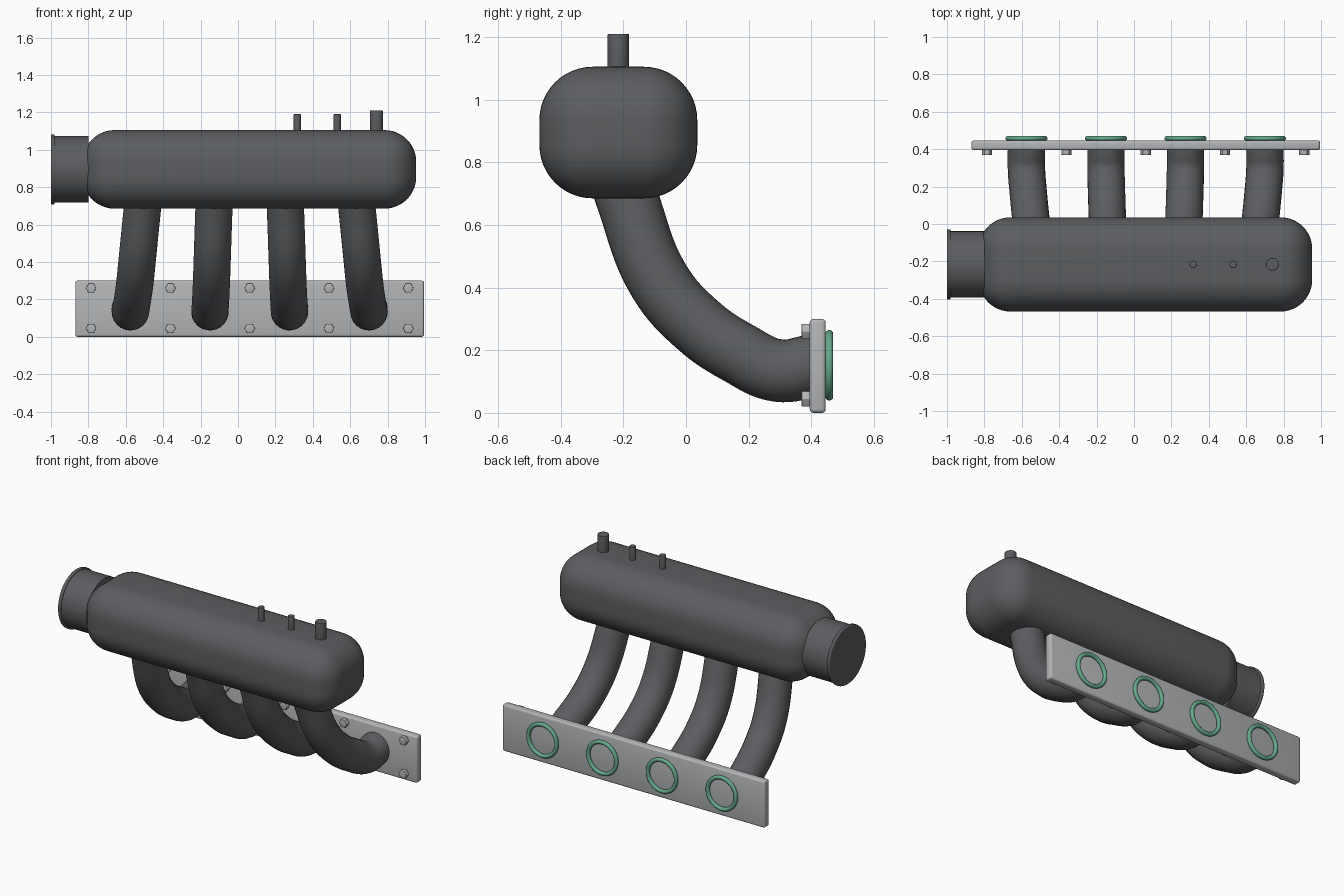
import bpy
from math import radians

if "Cube" in bpy.data.objects:
    bpy.data.objects.remove(bpy.data.objects["Cube"])


def material(name, rgb):
    m = bpy.data.materials.new(name)
    m.diffuse_color = (*rgb, 1)
    m.use_nodes = True
    m.node_tree.nodes["Principled BSDF"].inputs["Base Color"].default_value = m.diffuse_color
    return m


DARK = material("dark_cast", (0.105, 0.11, 0.117))
LIGHT = material("machined", (0.45, 0.46, 0.47))
GREEN = material("seal_green", (0.13, 0.40, 0.26))


def finish(name, mat, bevel=0, segments=3, angle=35):
    o = bpy.context.object
    o.name = name
    o.data.materials.append(mat)
    if bevel:
        b = o.modifiers.new("bevel", 'BEVEL')
        b.width, b.segments = bevel, segments
        b.limit_method = 'ANGLE'
        bpy.ops.object.modifier_apply(modifier=b.name)
    bpy.ops.object.shade_smooth_by_angle(angle=radians(angle))
    return o


def box(name, lo, hi, mat, bevel, segments):
    bpy.ops.mesh.primitive_cube_add(
        size=1, location=[(a + b) / 2 for a, b in zip(lo, hi)])
    bpy.context.object.scale = [b - a for a, b in zip(lo, hi)]
    bpy.ops.object.transform_apply(location=False, rotation=False, scale=True)
    return finish(name, mat, bevel, segments)


def cyl(name, axis, start, end, r, mat, bevel=0, sides=48):
    i = "xyz".index(axis)
    mid = [(a + b) / 2 for a, b in zip(start, end)]
    rot = {'x': (0, radians(90), 0), 'y': (radians(90), 0, 0), 'z': (0, 0, 0)}[axis]
    bpy.ops.mesh.primitive_cylinder_add(
        vertices=sides, radius=r, depth=abs(end[i] - start[i]), location=mid, rotation=rot)
    return finish(name, mat, bevel)


PY, PZ = -0.216, 0.895   # plenum axis
MID = 0.0625             # centre of the port row

# Plenum chamber
box("plenum", (-0.83, -0.468, 0.685), (0.953, 0.036, 1.105), DARK, 0.17, 12)

# Throttle inlet with end lip
cyl("throttle_inlet", 'x', (-0.985, PY, PZ), (-0.80, PY, PZ), 0.178, DARK, sides=64)
cyl("inlet_lip", 'x', (-1.0, PY, PZ), (-0.98, PY, PZ), 0.187, DARK, 0.005, 64)

# Vacuum fittings on top
for n, (x, r, top) in enumerate([(0.317, 0.02, 1.19), (0.53, 0.02, 1.19), (0.74, 0.034, 1.21)]):
    cyl(f"vacuum_fitting_{n + 1}", 'z', (x, PY, 1.06), (x, PY, top), r, DARK, 0.003, 32)

# Mounting flange
box("mounting_flange", (-0.87, 0.395, 0.0), (0.995, 0.446, 0.3), LIGHT, 0.012, 3)

# Runners: (spread, y, z) along the path, spread fans them out to the ports
PATH = [(0.88, -0.225, 0.80), (0.90, -0.188, 0.685), (0.942, -0.085, 0.42),
        (0.965, 0.04, 0.278), (0.985, 0.17, 0.190), (1.0, 0.295, 0.135),
        (1.0, 0.41, 0.152)]
for n in range(4):
    off = (n - 1.5) * 0.425
    cu = bpy.data.curves.new("runner_path", 'CURVE')
    cu.dimensions = '3D'
    cu.bevel_depth, cu.bevel_resolution = 0.1, 10
    cu.resolution_u, cu.use_fill_caps = 8, True
    s = cu.splines.new('BEZIER')
    s.bezier_points.add(len(PATH) - 1)
    for p, (k, y, z) in zip(s.bezier_points, PATH):
        p.co = (MID + off * k, y, z)
        p.handle_left_type = p.handle_right_type = 'AUTO'
    o = bpy.data.objects.new("runner", cu)
    bpy.context.collection.objects.link(o)
    bpy.ops.object.select_all(action='DESELECT')
    o.select_set(True)
    bpy.context.view_layer.objects.active = o
    bpy.ops.object.convert(target='MESH')
    finish(f"runner_{n + 1}", DARK, angle=50)

    # Port seal ring on the back of the flange
    bpy.ops.mesh.primitive_torus_add(
        major_radius=0.1, minor_radius=0.0125, major_segments=64, minor_segments=16,
        location=(MID + off, 0.4575, 0.152), rotation=(radians(90), 0, 0))
    finish(f"port_seal_{n + 1}", GREEN)

# Hex bolt heads on the front of the flange
for n in range(5):
    x = MID + (n - 2) * 0.424
    for row, z in (("lower", 0.045), ("upper", 0.26)):
        b = cyl(f"bolt_{row}_{n + 1}", 'y', (x, 0.369, z), (x, 0.40, z), 0.028, LIGHT, 0.002, 6)
        b.rotation_euler.rotate_axis('Z', radians(30))
